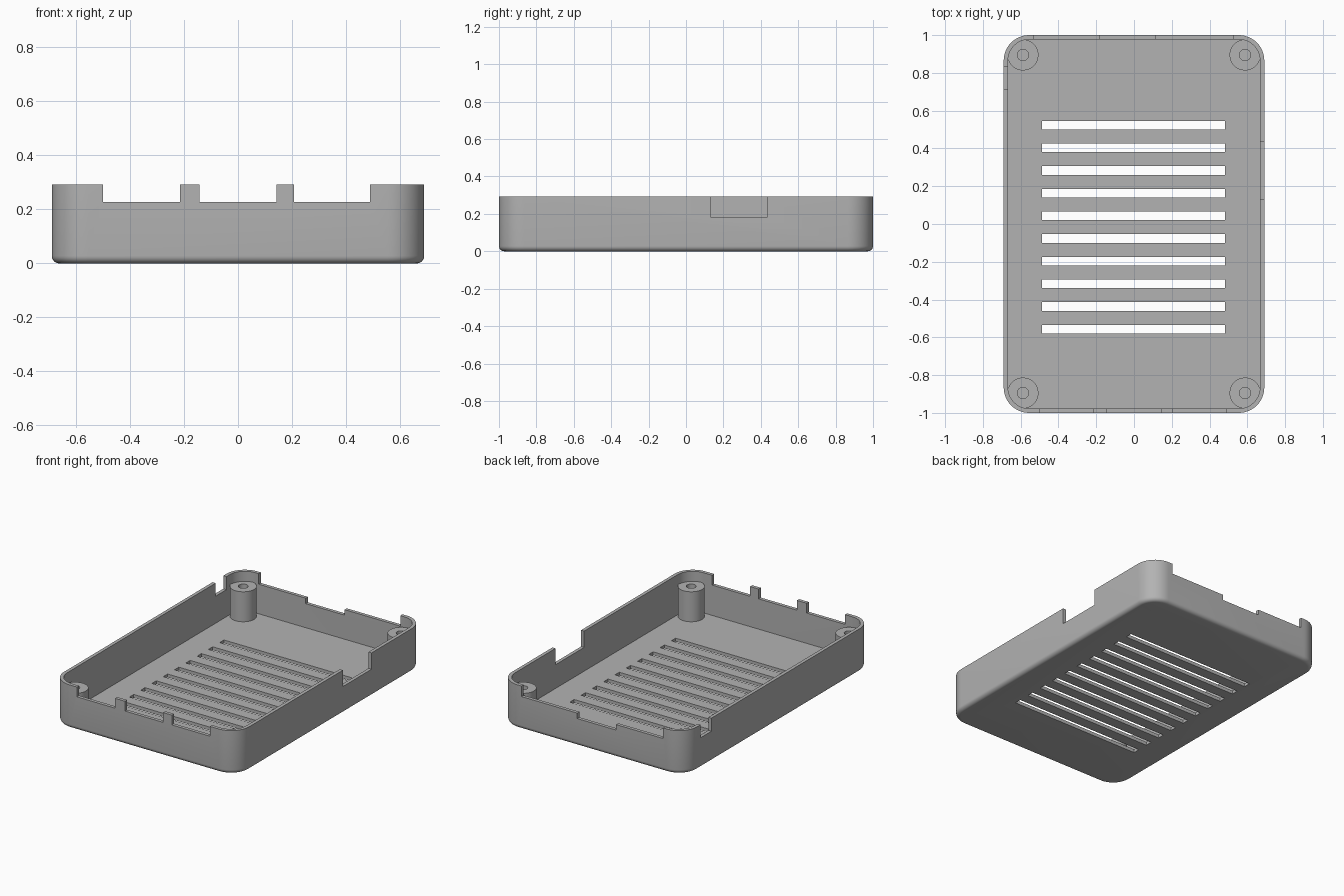
import bpy, bmesh, math
from mathutils import Matrix

HALF_X, HALF_Y, HEIGHT = 0.69, 1.0, 0.293
CORNER, WALL, FILLET = 0.135, 0.023, 0.028

old = bpy.data.objects.get("Cube")
if old:
    bpy.data.objects.remove(old, do_unlink=True)

grey = bpy.data.materials.new("mid grey plastic")
grey.use_nodes = True
colour = (0.45, 0.45, 0.45, 1)
grey.diffuse_color = colour
grey.node_tree.nodes["Principled BSDF"].inputs["Base Color"].default_value = colour


def make_object(name, bm):
    bmesh.ops.recalc_face_normals(bm, faces=bm.faces)
    mesh = bpy.data.meshes.new(name)
    bm.to_mesh(mesh)
    bm.free()
    mesh.materials.append(grey)
    obj = bpy.data.objects.new(name, mesh)
    bpy.context.collection.objects.link(obj)
    return obj


def stack_loops(name, loops):
    """Skin a stack of equal-length loops and cap both ends."""
    bm = bmesh.new()
    rings = [[bm.verts.new(p) for p in loop] for loop in loops]
    n = len(rings[0])
    for a, b in zip(rings, rings[1:]):
        for i in range(n):
            j = (i + 1) % n
            bm.faces.new((a[i], a[j], b[j], b[i]))
    bm.faces.new(rings[0])
    bm.faces.new(rings[-1])
    return make_object(name, bm)


def rounded_loop(inset, z, steps=12):
    """Rounded rectangle, offset inwards from the outer outline."""
    points = []
    cx, cy, r = HALF_X - CORNER, HALF_Y - CORNER, CORNER - inset
    for k, (sx, sy) in enumerate([(1, 1), (-1, 1), (-1, -1), (1, -1)]):
        for i in range(steps + 1):
            a = math.pi / 2 * (k + i / steps)
            points.append((sx * cx + r * math.cos(a), sy * cy + r * math.sin(a), z))
    return points


def circle_loop(x, y, r, z, steps=48):
    return [(x + r * math.cos(2 * math.pi * i / steps),
             y + r * math.sin(2 * math.pi * i / steps), z) for i in range(steps)]


def smooth(obj):
    bpy.ops.object.select_all(action='DESELECT')
    bpy.context.view_layer.objects.active = obj
    obj.select_set(True)
    bpy.ops.object.shade_smooth_by_angle(angle=math.radians(35))


# Tray: filleted bottom edge, outer wall, rim, inner wall, floor
loops = []
for i in range(7):
    a = math.pi / 2 * i / 6
    loops.append(rounded_loop(FILLET * (1 - math.sin(a)), FILLET * (1 - math.cos(a))))
loops += [rounded_loop(0, HEIGHT), rounded_loop(WALL, HEIGHT), rounded_loop(WALL, WALL)]
tray = stack_loops("tray", loops)

# Cutters: floor vents and wall notches
cut = bmesh.new()


def cut_box(x0, x1, y0, y1, z0, z1):
    size = Matrix.Diagonal((x1 - x0, y1 - y0, z1 - z0, 1))
    place = Matrix.Translation(((x0 + x1) / 2, (y0 + y1) / 2, (z0 + z1) / 2))
    bmesh.ops.create_cube(cut, size=1, matrix=place @ size)


TOP = HEIGHT + 0.1
for i in range(10):
    y = 0.523 - 0.12 * i
    cut_box(-0.487, 0.483, y - 0.023, y + 0.023, -0.1, 0.1)
for x0, x1 in [(-0.5, -0.215), (-0.142, 0.143), (0.207, 0.49)]:
    cut_box(x0, x1, -1.1, -0.95, 0.227, TOP)
for x0, x1, z in [(-0.53, -0.18, 0.222), (-0.18, 0.11, 0.185), (0.11, 0.525, 0.222)]:
    cut_box(x0, x1, 0.95, 1.1, z, TOP)
cut_box(0.63, 0.8, 0.13, 0.435, 0.183, TOP)
cut_box(-0.8, -0.63, 0.715, 0.83, 0.205, TOP)
cutter = make_object("cutter", cut)
cutter.hide_render = True

mod = tray.modifiers.new("openings", 'BOOLEAN')
mod.operation = 'DIFFERENCE'
mod.solver = 'EXACT'
mod.use_self = True
mod.object = cutter
bpy.ops.object.select_all(action='DESELECT')
bpy.context.view_layer.objects.active = tray
tray.select_set(True)
bpy.ops.object.modifier_apply(modifier=mod.name)
bpy.data.objects.remove(cutter, do_unlink=True)
smooth(tray)

# Screw posts with blind holes, one in each corner
for side, sx in (("left", 1), ("right", -1)):
    for end, sy in (("front", -1), ("back", 1)):
        x, y = 0.588 * sx, 0.895 * sy
        profile = [(0.082, 0.015), (0.082, 0.225), (0.03, 0.225), (0.03, 0.03)]
        smooth(stack_loops(f"{end}_{side}_screw_post",
                           [circle_loop(x, y, r, z) for r, z in profile]))
